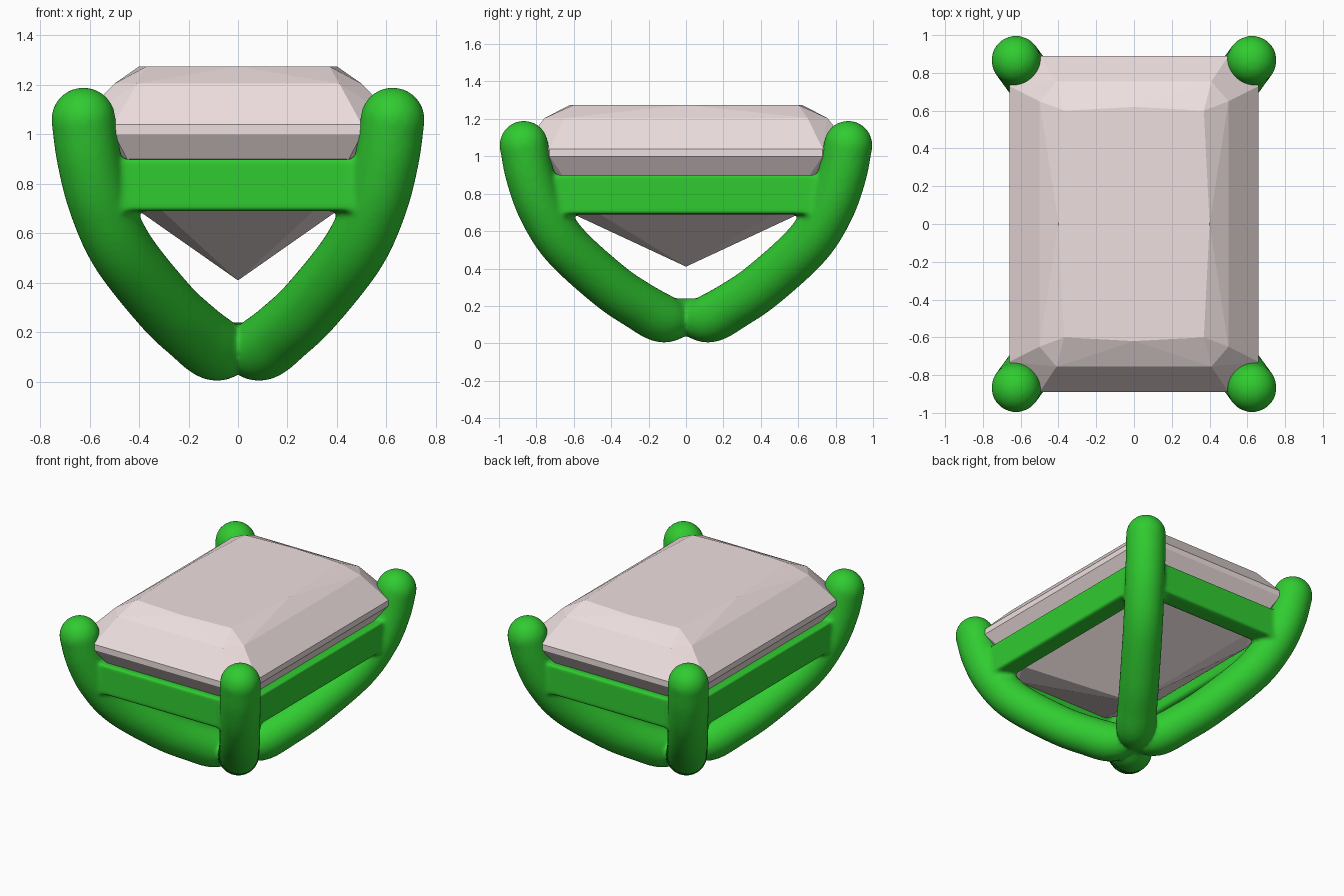
import bpy, bmesh
from math import pi, sin, cos
from mathutils import Vector, Matrix

if "Cube" in bpy.data.objects:
    bpy.data.objects.remove(bpy.data.objects["Cube"])


def material(name, rgb):
    m = bpy.data.materials.new(name)
    m.diffuse_color = (*rgb, 1)
    m.use_nodes = True
    m.node_tree.nodes["Principled BSDF"].inputs["Base Color"].default_value = m.diffuse_color
    return m


def make_object(name, bm, mat):
    bmesh.ops.recalc_face_normals(bm, faces=bm.faces)
    me = bpy.data.meshes.new(name)
    bm.to_mesh(me)
    bm.free()
    me.materials.append(mat)
    ob = bpy.data.objects.new(name, me)
    bpy.context.collection.objects.link(ob)
    return ob


def catmull(pts, steps=8):
    p = [Vector(q) for q in pts]
    p = [2 * p[0] - p[1]] + p + [2 * p[-1] - p[-2]]
    out = []
    for i in range(1, len(p) - 2):
        a, b, c, d = p[i - 1:i + 3]
        for k in range(steps):
            t = k / steps
            out.append(0.5 * (2 * b + (c - a) * t + (2 * a - 5 * b + 4 * c - d) * t * t
                              + (3 * b - a - 3 * c + d) * t ** 3))
    return out + [p[-2]]


def tube(bm, path, side, sides=28):
    # path entries are (centre, radius); side is the horizontal normal of its plane
    rings = []
    for i, (c, r) in enumerate(path):
        tan = (path[min(i + 1, len(path) - 1)][0] - path[max(i - 1, 0)][0]).normalized()
        up = side.cross(tan)
        rings.append([bm.verts.new(c + r * (cos(2 * pi * k / sides) * side + sin(2 * pi * k / sides) * up))
                      for k in range(sides)])
    for a, b in zip(rings, rings[1:]):
        for k in range(sides):
            j = (k + 1) % sides
            bm.faces.new((a[k], a[j], b[j], b[k]))
    bm.faces.new(rings[0])
    bm.faces.new(rings[-1])


green = material("green_metal", (0.03, 0.6, 0.03))
pink = material("pale_pink", (0.86, 0.74, 0.74))

# Setting: two crossing U-shaped prong pairs with ball tips
TX, TY, TZ, R = 0.625, 0.867, 1.06, 0.13
half = [(0.14, 0.133, R), (0.30, 0.207, R), (0.48, 0.315, R), (0.747, 0.527, R),
        (0.888, 0.72, R), (0.963, 0.90, R), (1.0, TZ, R)]   # reach, height, radius
profile = catmull([(-t, z, r) for t, z, r in reversed(half)] + [(0, 0.14, 0.1)] + half)
bm = bmesh.new()
for s in (1, -1):
    path = [(Vector((TX * p.x, s * TY * p.x, p.y)), p.z) for p in profile]
    tube(bm, path, Vector((s * TY, -TX, 0)).normalized())
    for e in (1, -1):
        bmesh.ops.create_uvsphere(bm, u_segments=28, v_segments=16, radius=R,
                                  matrix=Matrix.Translation((e * TX, e * s * TY, TZ)))

# Rails joining the prongs below the stone
RX, RY, THICK = 0.575, 0.80, 0.14
for s in (1, -1):
    for pos, size in (((0, s * RY, 0.795), (2 * RX, THICK, 0.21)),
                      ((s * RX, 0, 0.795), (THICK, 2 * RY, 0.21))):
        bmesh.ops.create_cube(bm, size=1, matrix=Matrix.Translation(pos) @ Matrix.Diagonal((*size, 1)))
setting = make_object("prong_setting", bm, green)

# Fuse the metal and soften the joints
fuse = setting.modifiers.new("fuse", 'REMESH')
fuse.mode = 'VOXEL'
fuse.voxel_size = 0.014
fuse.use_smooth_shade = True
soften = setting.modifiers.new("soften", 'SMOOTH')
soften.factor = 0.5
soften.iterations = 5

# Gemstone: convex hull of mirrored corner points
quarter = [(0.66, 0.73, 1.0), (0.50, 0.89, 1.0),        # girdle bottom
           (0.66, 0.73, 1.04), (0.50, 0.89, 1.04),      # girdle top
           (0.50, 0.65, 1.205), (0.41, 0.755, 1.205),   # crown step
           (0.37, 0.60, 1.275), (0.40, 0, 1.275), (0, 0.62, 1.275),  # table
           (0.485, 0.56, 0.75), (0.37, 0.73, 0.75),     # pavilion step
           (0, 0, 0.41)]                                # culet
points = {(sx * x + 0.0, sy * y + 0.0, z) for x, y, z in quarter for sx in (1, -1) for sy in (1, -1)}
bm = bmesh.new()
for p in sorted(points):
    bm.verts.new(p)
bmesh.ops.convex_hull(bm, input=bm.verts)
bmesh.ops.dissolve_limit(bm, angle_limit=0.01, verts=bm.verts, edges=bm.edges)
make_object("gemstone", bm, pink)
